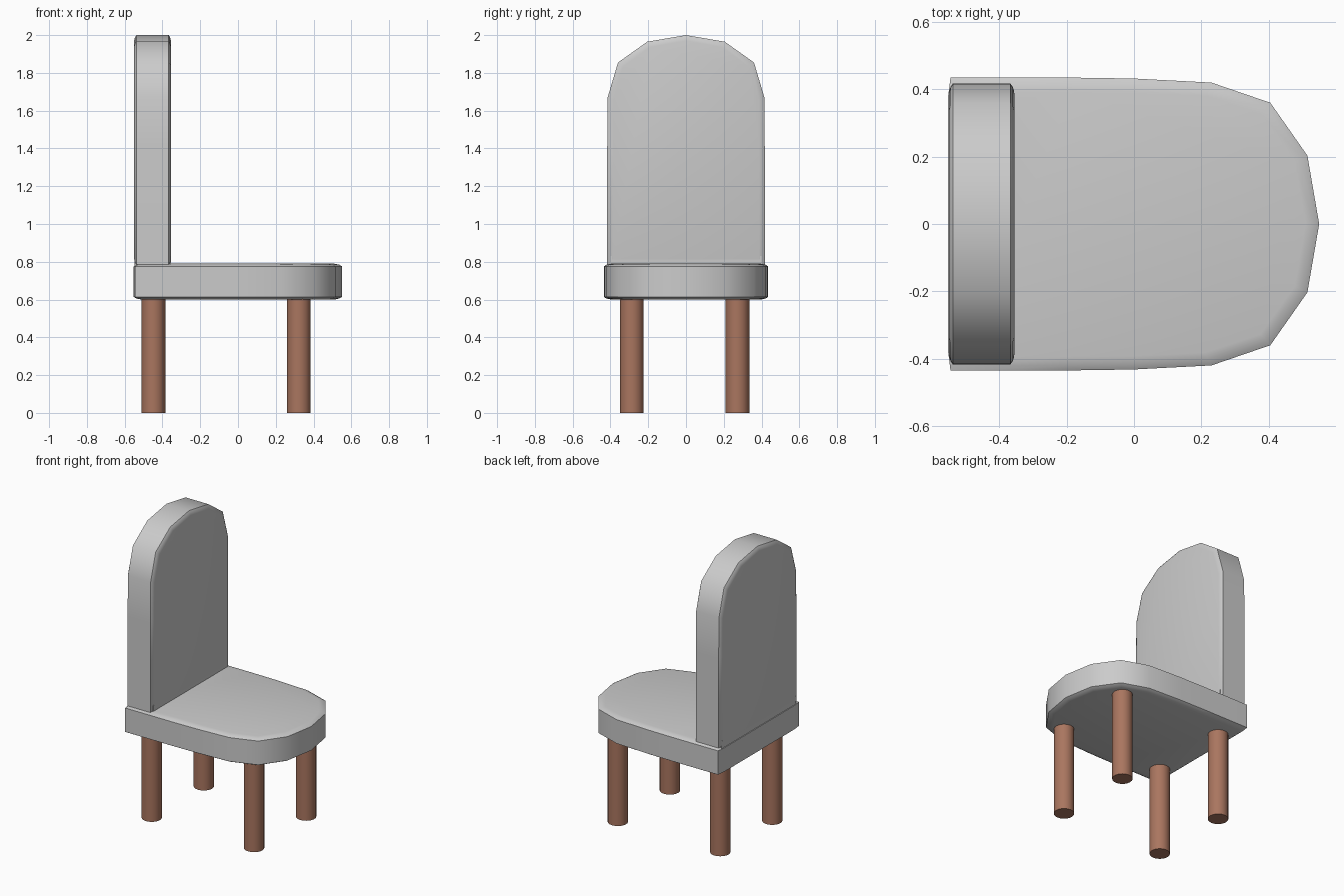
import bpy, bmesh
from mathutils import Vector

if "Cube" in bpy.data.objects:
    bpy.data.objects.remove(bpy.data.objects["Cube"])


def material(name, rgb):
    m = bpy.data.materials.new(name)
    m.diffuse_color = (*rgb, 1)
    m.use_nodes = True
    m.node_tree.nodes["Principled BSDF"].inputs["Base Color"].default_value = m.diffuse_color
    return m


GREY = material("soft grey", (0.60, 0.60, 0.60))
BROWN = material("brown wood", (0.40, 0.18, 0.115))


def smooth(obj, angle):
    bpy.ops.object.select_all(action='DESELECT')
    obj.select_set(True)
    bpy.context.view_layer.objects.active = obj
    bpy.ops.object.shade_smooth_by_angle(angle=angle)


def cushion(name, half, low, high, inset, drop, place):
    """Slab from a half outline (along, side), mirrored; rims are eased by inset/drop."""
    outline = half + [(a, -s) for a, s in reversed(half) if s > 0]
    us = [p[0] for p in outline]
    lo, hi = min(us), max(us)
    width = max(p[1] for p in outline)
    mid = (lo + hi) / 2
    bm = bmesh.new()
    rings = []
    for k, h in ((inset, low), (inset * .35, low + drop * .4), (0, low + drop),
                 (0, high - drop), (inset * .35, high - drop * .4), (inset, high)):
        fa, fs = 1 - k / ((hi - lo) / 2), 1 - k / width
        rings.append([bm.verts.new(place(mid + (a - mid) * fa, s * fs, h)) for a, s in outline])
    n = len(outline)
    for r0, r1 in zip(rings, rings[1:]):
        for i in range(n):
            j = (i + 1) % n
            bm.faces.new((r0[i], r0[j], r1[j], r1[i]))
    bm.faces.new(rings[0])
    bm.faces.new(rings[-1])
    bmesh.ops.recalc_face_normals(bm, faces=bm.faces)
    me = bpy.data.meshes.new(name)
    bm.to_mesh(me)
    bm.free()
    me.materials.append(GREY)
    obj = bpy.data.objects.new(name, me)
    bpy.context.collection.objects.link(obj)
    smooth(obj, 0.87)


# seat: square at the rear, rounded at the tip
cushion("seat",
        [(0.55, 0), (0.515, 0.203), (0.405, 0.36), (0.23, 0.42), (0, 0.432),
         (-0.2, 0.435), (-0.545, 0.435), (-0.552, 0.38)],
        0.60, 0.79, 0.04, 0.014, lambda a, s, h: Vector((a, s, h)))

# backrest: upright slab with an arched top
cushion("backrest",
        [(2.0, 0), (1.965, 0.205), (1.855, 0.36), (1.67, 0.415), (1.4, 0.417), (0.785, 0.417)],
        -0.55, -0.355, 0.03, 0.012, lambda a, s, h: Vector((h, s, a)))

# backrest foot: fills the eased rim where the slab meets the seat
bpy.ops.mesh.primitive_cube_add(size=1, location=(-0.4525, 0, 0.80))
foot = bpy.context.object
foot.name = "backrest_foot"
foot.scale = (0.193, 0.80, 0.06)
foot.data.materials.append(GREY)

# four round legs
for xn, x in (("left", -0.448), ("right", 0.322)):
    for yn, y in (("front", -0.287), ("back", 0.272)):
        bpy.ops.mesh.primitive_cylinder_add(vertices=20, radius=0.063, depth=0.604,
                                            location=(x, y, 0.302))
        leg = bpy.context.object
        leg.name = f"{yn}_{xn}_leg"
        leg.data.materials.append(BROWN)
        smooth(leg, 0.6)
